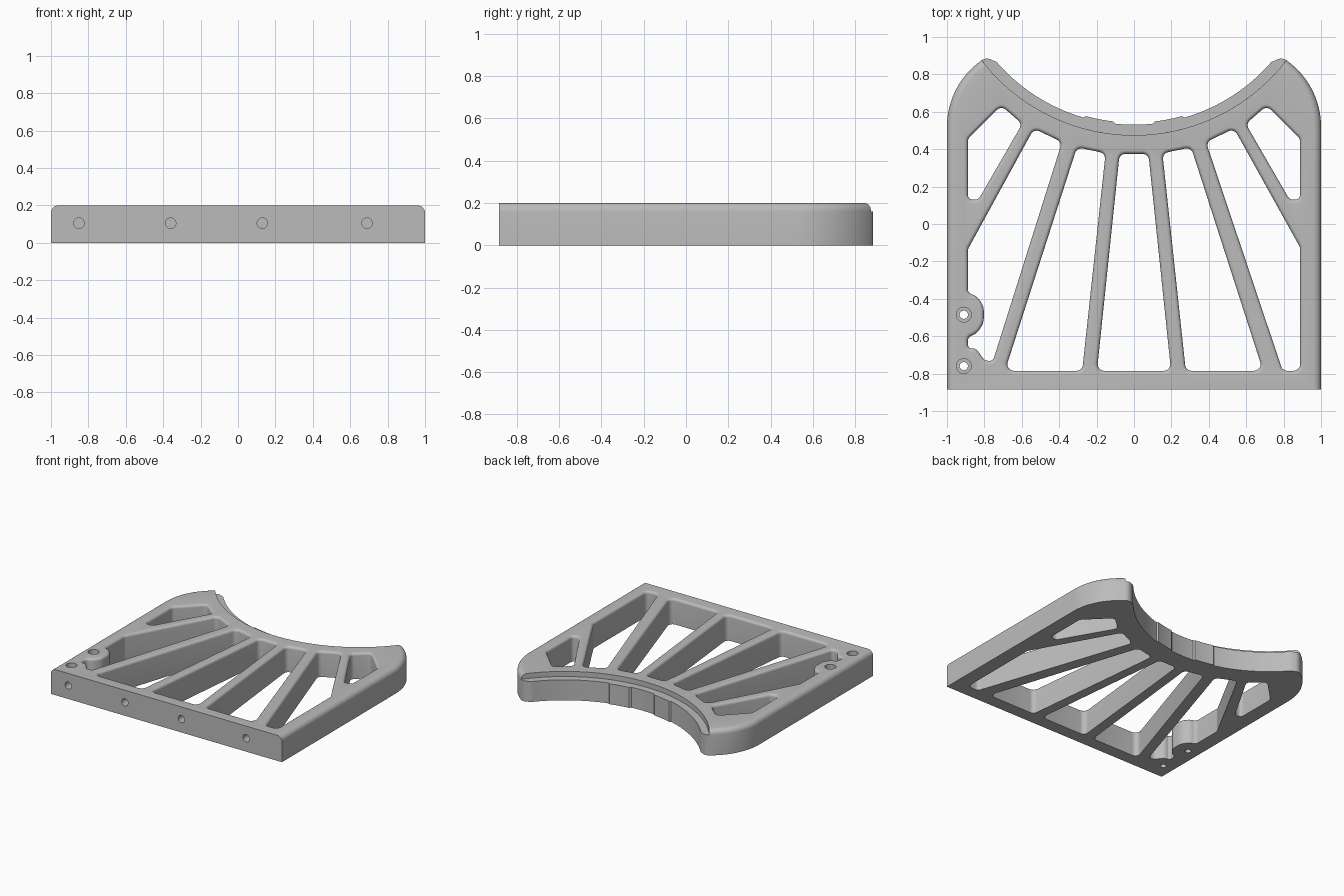
import bpy
import bmesh
from math import sin, cos, tan, acos, atan2, hypot, pi, radians, degrees, sqrt
from mathutils import Vector

if "Cube" in bpy.data.objects:
    bpy.data.objects.remove(bpy.data.objects["Cube"], do_unlink=True)

TOP, STEP = 0.2, 0.16          # plate height, height of the step at the back
FRONT = -0.885
ARC_Y = 1.503                  # centre of the concave back arc
WALL_R, LEDGE_R = 0.972, 1.028
SX, SY, SR = 0.567, 0.52, 0.433   # shoulder curve centre and radius
TIP_R = 0.05
QUARTER = [i * pi / 12 for i in range(7)]

bm = bmesh.new()


def cross(a, b):
    return a.x * b.y - a.y * b.x


def arc(cx, cy, r, a0, a1, n):
    """Points along a circular arc, angles in degrees."""
    angles = [radians(a0 + (a1 - a0) * i / n) for i in range(n + 1)]
    return [Vector((cx + r * cos(a), cy + r * sin(a))) for a in angles]


def circle(cx, cy, r):
    return arc(cx, cy, r, 0, 360, 32)[:-1]


def mirror(pts):
    return [Vector((-p.x, p.y)) for p in reversed(pts)]


def flip(corners):
    return [(-c[0],) + tuple(c[1:]) for c in corners]


def at(pts, z):
    return [Vector((p.x, p.y, z)) for p in pts]


def upright(pts, y):
    return [Vector((p.x, y, p.y)) for p in pts]


def rounded(corners, radius=0.035, n=6):
    """Polygon with filleted corners; a corner may carry its own radius."""
    pts = []
    for i, c in enumerate(corners):
        p = Vector(c[:2])
        u = Vector(corners[i - 1][:2]) - p
        v = Vector(corners[(i + 1) % len(corners)][:2]) - p
        half = u.angle(v) / 2
        r = c[2] if len(c) > 2 else radius
        t = min(r / tan(half), 0.48 * u.length, 0.48 * v.length)
        r = t * tan(half)
        u.normalize()
        v.normalize()
        centre = p + (u + v).normalized() * (r / sin(half))
        a, b = p + u * t - centre, p + v * t - centre
        turn = atan2(cross(a, b), a.dot(b))
        pts += arc(centre.x, centre.y, r, degrees(atan2(a.y, a.x)),
                   degrees(atan2(a.y, a.x) + turn), n)
    if sum(cross(pts[i - 1], p) for i, p in enumerate(pts)) < 0:
        pts.reverse()
    return pts


def offset(pts, d):
    """Move a closed counter-clockwise outline outward by d."""
    out = []
    for i, p in enumerate(pts):
        e1 = (p - pts[i - 1]).normalized()
        e2 = (pts[(i + 1) % len(pts)] - p).normalized()
        n1, n2 = Vector((e1.y, -e1.x)), Vector((e2.y, -e2.x))
        out.append(p + (n1 + n2) * (d / max(1 + n1.dot(n2), 0.3)))
    return out


def strip(rings, closed=True):
    """Quads joining successive rings of points."""
    rows = [[bm.verts.new(p) for p in ring] for ring in rings]
    for low, high in zip(rows, rows[1:]):
        for i in range(0 if closed else 1, len(low)):
            bm.faces.new((low[i - 1], low[i], high[i], high[i - 1]))


def cap(loops, normal):
    """Flat face bounded by the first loop, with the other loops as holes."""
    edges = []
    for loop in loops:
        vs = [bm.verts.new(p) for p in loop]
        edges += [bm.edges.new((vs[i - 1], vs[i])) for i in range(len(vs))]
    bmesh.ops.triangle_fill(bm, use_beauty=True, use_dissolve=False,
                            edges=edges, normal=normal)


def shoulder_side(d):
    """Right side of the plate, inset by d, up to where it meets the step."""
    r, dist = SR - d, hypot(SX, ARC_Y - SY)
    spread = acos((r * r + dist * dist - LEDGE_R ** 2) / (2 * r * dist))
    end = degrees(atan2(ARC_Y - SY, -SX) - spread)
    return [Vector((1 - d, FRONT))] + arc(SX, SY, r, 0, end, 20), end


def upper_outline(d):
    side = shoulder_side(d)[0]
    a = degrees(atan2(side[-1].y - ARC_Y, side[-1].x))
    return side + arc(0, ARC_Y, LEDGE_R, a, -180 - a, 80)[1:-1] + mirror(side)


# Lower outline: sides, rounded tips and back wall with two slightly raised pads
side, end = shoulder_side(0)
reach = SR - TIP_R
tip = arc(SX + reach * cos(radians(end)), SY + reach * sin(radians(end)),
          TIP_R, end, 125, 10)[1:]
wall = []
for i in range(121):
    x = 0.735 - 1.47 * i / 120
    r = WALL_R - (0.011 if 0.1 < abs(x) < 0.265 else 0)
    wall.append(Vector((x, ARC_Y - sqrt(r * r - x * x))))
lower = side + tip + wall + mirror(tip) + mirror(side)
strip([at(lower, 0), at(lower, STEP)], closed=False)

# Upper band with rounded side edges, and the step floor behind it
R = TOP - STEP
fillet = [(R * (1 - cos(a)), STEP + R * sin(a)) for a in QUARTER]
strip([at(upper_outline(d), z) for d, z in fillet], closed=False)
n = len(side)
ledge = upper_outline(0)[n:-n]
cap([at(lower[n - 1:1 - n] + ledge[::-1], STEP)], (0, 0, 1))

# Front face with blind dowel holes
profile = [Vector((1, 0))] + [Vector((1 - d, z)) for d, z in fillet]
dowels = [circle(x, 0.105, 0.028) for x in (-0.85, -0.36, 0.13, 0.69)]
cap([upright(p, FRONT) for p in [profile + mirror(profile)] + dowels], (0, -1, 0))
for c in dowels:
    strip([upright(c, FRONT), upright(c, FRONT + 0.07)])
    cap([upright(c, FRONT + 0.07)], (0, -1, 0))

# Windows between the ribs
rib_side = [(0.535, 0.51), (0.385, 0.438)]
inner = [(0.305, 0.41), (0.152, 0.378), (0.277, -0.785), (0.69, -0.785)]
shoulder = [(0.888, 0.455), (0.71, 0.633), (0.598, 0.535),
            (0.832, 0.13), (0.888, 0.13)]
windows = [rounded(w) for w in (
    [(-0.077, 0.375), (0.077, 0.375), (0.198, -0.785), (-0.198, -0.785)],
    inner, flip(inner), shoulder, flip(shoulder),
    # opening on the plain side
    rib_side + [(0.795, -0.785), (0.888, -0.785), (0.888, -0.125)],
    # opening that wraps the two screw bosses
    flip(rib_side) + [(-0.755, -0.735, 0.03), (-0.80, -0.728, 0.03),
                      (-0.845, -0.665, 0.04), (-0.888, -0.665, 0.02),
                      (-0.888, -0.605, 0.03), (-0.84, -0.585, 0.09),
                      (-0.803, -0.53, 0.09), (-0.803, -0.44, 0.09),
                      (-0.84, -0.385, 0.09), (-0.888, -0.37, 0.03),
                      (-0.888, -0.135)],
)]
F = 0.02
flare = [(0, 0)] + [(F * (1 - cos(a)), TOP - F + F * sin(a)) for a in QUARTER]
for w in windows:
    strip([at(offset(w, d), z) for d, z in flare])

# Counterbored screw holes on the boss side
bores = [(circle(-0.91, y, 0.022), circle(-0.91, y, 0.04)) for y in (-0.485, -0.76)]
for small, big in bores:
    strip([at(small, 0), at(small, 0.15), at(big, 0.15), at(big, TOP)])

# Bottom and top faces
cap([at(p, 0) for p in [lower] + windows + [b[0] for b in bores]], (0, 0, -1))
cap([at(p, TOP) for p in [upper_outline(R)] + [offset(w, F) for w in windows]
     + [b[1] for b in bores]], (0, 0, 1))

# Weld, then smooth the curves while keeping crisp edges
bmesh.ops.remove_doubles(bm, verts=bm.verts, dist=0.00002)
bm.normal_update()
bmesh.ops.recalc_face_normals(bm, faces=bm.faces)
for f in bm.faces:
    f.smooth = True
for e in bm.edges:
    e.smooth = len(e.link_faces) == 2 and e.calc_face_angle(0) < radians(30)

mesh = bpy.data.meshes.new("fan_plate")
bm.to_mesh(mesh)
bm.free()
grey = bpy.data.materials.new("plain grey")
grey.use_nodes = True
grey.diffuse_color = (0.5, 0.5, 0.5, 1)
grey.node_tree.nodes["Principled BSDF"].inputs["Base Color"].default_value = (0.5, 0.5, 0.5, 1)
mesh.materials.append(grey)
plate = bpy.data.objects.new("fan_plate", mesh)
bpy.context.scene.collection.objects.link(plate)
